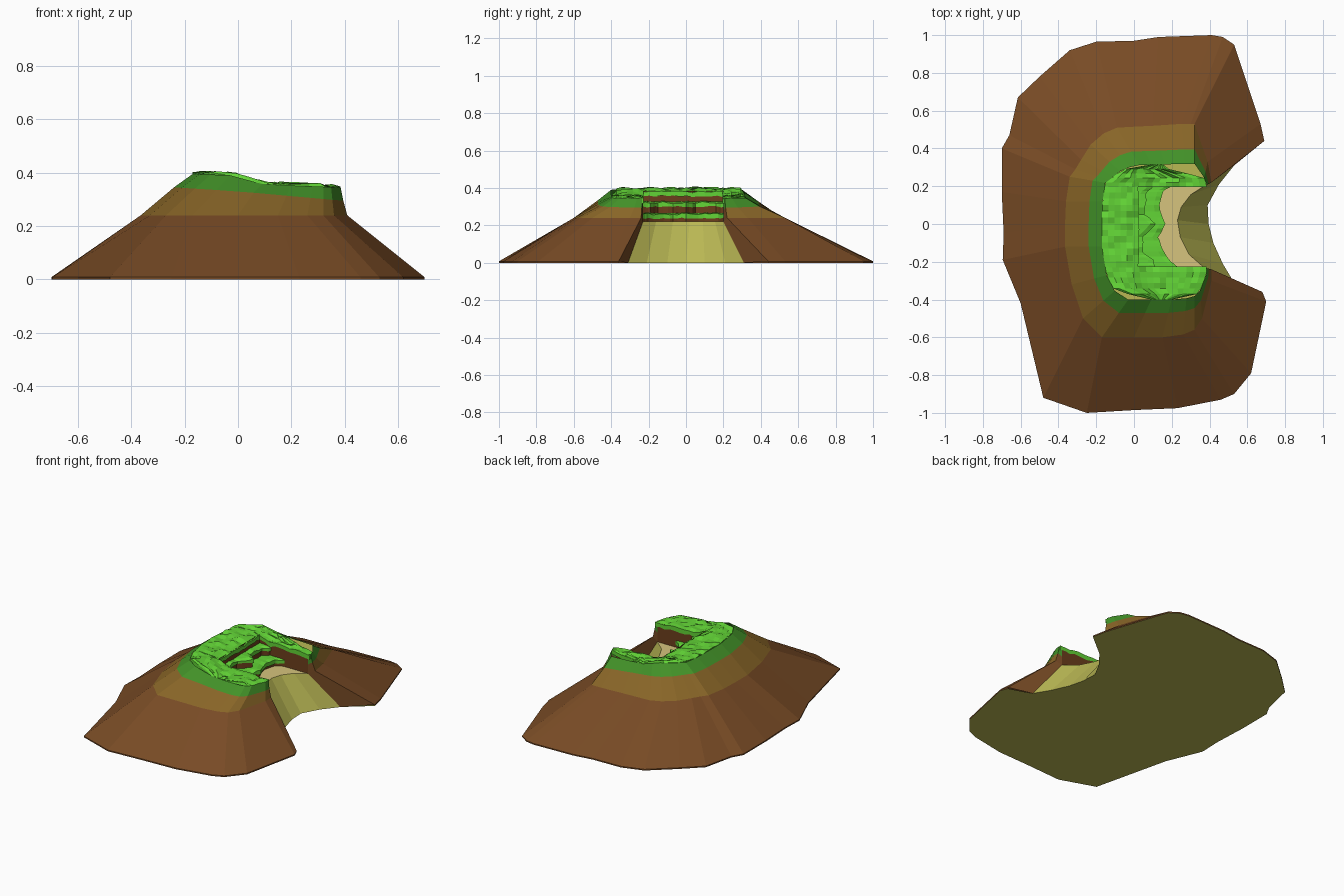
import bpy, random
from mathutils import Vector

if "Cube" in bpy.data.objects:
    bpy.data.objects.remove(bpy.data.objects["Cube"])
random.seed(4)

def mat(name, r, g, b):
    m = bpy.data.materials.new(name)
    m.diffuse_color = [(c / 255 / 12.92) if c < 11 else ((c / 255 + .055) / 1.055) ** 2.4 for c in (r, g, b)] + [1]
    m.use_nodes = True
    m.node_tree.nodes["Principled BSDF"].inputs["Base Color"].default_value = m.diffuse_color
    return m

EARTH = mat("earth brown", 120, 75, 37)
CLIFF = mat("cliff brown", 108, 62, 28)
OCHRE = mat("ochre soil", 136, 101, 39)
GREEN = mat("dark grass", 66, 145, 40)
BRIGHT = mat("bright grass", 98, 212, 54)
SAND = mat("sand slope", 186, 184, 84)
BEACH = mat("pale beach", 214, 196, 125)

def build(name, verts, faces, mats, index=None):
    me = bpy.data.meshes.new(name)
    me.from_pydata([tuple(v) for v in verts], [], faces)
    for m in mats:
        me.materials.append(m)
    if index:
        for p, i in zip(me.polygons, index):
            p.material_index = i
    ob = bpy.data.objects.new(name, me)
    bpy.context.collection.objects.link(ob)
    return ob

def interp(x, pts):
    # piecewise linear lookup, clamped at both ends
    pts = sorted(pts)
    if x <= pts[0][0]:
        return pts[0][1]
    for (a, u), (b, v) in zip(pts, pts[1:]):
        if x <= b:
            return u + (v - u) * (x - a) / max(b - a, 1e-6)
    return pts[-1][1]

def height(x):
    return interp(x, [(-.17, .395), (-.02, .39), (.1, .355), (.38, .345)])

# Outlines of the hill, counter-clockwise from one side of the cove to the other
base = [(.69, .44), (.67, .53), (.53, .95), (.47, .99), (.41, 1), (.13, .99), (0, .97),
        (-.2, .965), (-.34, .92), (-.5, .78), (-.615, .67), (-.66, .47), (-.7, .4),
        (-.7, .17), (-.69, -.05), (-.695, -.19), (-.6, -.42), (-.48, -.92), (-.25, -1),
        (0, -.985), (.23, -.975), (.46, -.93), (.53, -.9), (.62, -.79), (.7, -.41), (.68, -.36)]
mid = [(.41, .22), (.39, .33), (.32, .53), (.3, .53), (.25, .53), (.1, .52), (0, .515),
       (-.09, .51), (-.16, .48), (-.23, .42), (-.28, .34), (-.31, .29), (-.34, .25),
       (-.36, .12), (-.365, 0), (-.365, -.12), (-.33, -.32), (-.27, -.5), (-.17, -.6),
       (0, -.6), (.15, -.6), (.26, -.585), (.32, -.56), (.36, -.5), (.41, -.3), (.41, -.24)]
Y0, Y1 = -.23, .2          # sides of the cove
WALL = .37                 # outer end of the cove walls

def shrink(left, right, f_back, f_front):
    out = []
    for x, y in mid:
        nx = left + (x + .365) / .775 * (right - left)
        ny = Y1 + (y - Y1) * f_back if y > Y1 else Y0 + (y - Y0) * f_front if y < Y0 else y
        out.append((nx, ny))
    return out

grass_ring = shrink(-.24, .395, .59, .65)
top_ring = shrink(-.17, .385, .36, .46)
rings = [[(x, y, 0) for x, y in base],
         [(x, y, .008) for x, y in base],
         [(x, y, .24) for x, y in mid],
         [(x, y, interp(x, [(-.24, .345), (0, .33), (.39, .295)])) for x, y in grass_ring],
         [(x, y, height(x)) for x, y in top_ring]]
N = len(base)

# Hill sides, coloured by layer
verts = [v for r in rings for v in r]
faces, index = [], []
for k, m in enumerate([0, 0, 1, 2]):
    for i in range(N - 1):
        a = k * N + i
        faces.append((a, a + 1, a + N + 1, a + N))
        index.append(m)
build("hill_sides", verts, faces, [EARTH, OCHRE, GREEN], index)

# Cove: sand slope, beach floor and underside
shore = [(.37, Y1), (.3, .155), (.25, .09), (.23, .02), (.245, -.07), (.29, -.16), (.37, Y0)]
foot = [(.53, .31), (.45, .21), (.39, .1), (.395, 0), (.42, -.1), (.47, -.21), (.53, -.31)]
S = len(shore)
verts = [(x, y, .22) for x, y in shore] + [(x, y, 0) for x, y in foot]
build("sand_slope", verts, [(i, i + S, i + S + 1, i + 1) for i in range(S - 1)], [SAND])
floor = [(x, y, .22) for x, y in shore] + [(-.01, Y0, .22), (-.01, Y1, .22)]
build("beach_floor", floor, [tuple(reversed(range(len(floor))))], [BEACH])
under = [(x, y, 0) for x, y in base + foot[::-1]]
build("underside", under, [tuple(reversed(range(len(under))))], [SAND])

# Earth cheeks beside the sand slope, and walls inside the cove
for name, i, yw, s in (("back", 0, Y1, 0), ("front", N - 1, Y0, S - 1)):
    fx, fy = foot[s]
    zt = height(WALL)
    v = [rings[1][i], rings[2][i], rings[3][i], rings[4][i],
         (fx, fy, 0), (WALL, yw, .22), (WALL, yw, .28), (WALL, yw, zt),
         (-.01, yw, .22), (-.01, yw, height(0)), (.1, yw, height(.1))]
    f = [(0, 1, 5, 4), (1, 2, 6, 5), (2, 3, 7, 6), (5, 7, 10, 9, 8)]
    if s == 0:
        f = [q[::-1] for q in f]
    build(name + "_cove_wall", v, f, [EARTH, CLIFF, GREEN], [0, 0, 2, 1])

# Terraces stepping down to the beach: earth riser with a ragged grass cap
def terrace(name, edge, z0, z1):
    pts = []
    for (x0, y0), (x1, y1) in zip(edge, edge[1:]):
        for t in (0, .34, .67):
            pts.append((x0 + (x1 - x0) * t + random.uniform(-.006, .006), y0 + (y1 - y0) * t))
    pts.append(edge[-1])
    n = len(pts)
    v, f, m = [], [], []
    lip = [random.uniform(-.006, .006) for _ in pts]
    for j, (x, y) in enumerate(pts):
        zl = z1 - .022 + random.uniform(-.004, .004)
        v += [(x - .008, y, z0), (x - .008, y, zl), (x, y, zl), (x, y, z1 + lip[j]),
              (x - .03, y, z1 + .006 + lip[j] * .5), (-.02, y, z1 + .008)]
    for j in range(n - 1):
        for k in range(5):
            a = j * 6 + k
            f.append((a, a + 6, a + 7, a + 1))
            m.append(0 if k == 0 else 1)
    build(name, v, f, [CLIFF, BRIGHT], m)

terrace("lower_terrace", [(.24, Y0), (.2, -.2), (.14, -.12), (.13, -.07), (.17, 0),
                          (.13, .1), (.15, .17), (.2, Y1)], .22, .26)
terrace("upper_terrace", [(.12, Y0), (.1, -.19), (.05, -.15), (.05, -.07), (.11, 0),
                          (.06, .05), (.06, .16), (.1, Y1)], .255, .322)
build("terrace_back_wall", [(.018, Y0, .22), (.018, Y1, .22), (.018, Y1, .385), (.018, Y0, .385)],
      [(0, 1, 2, 3)], [CLIFF])

# Bumpy grass on top: three patches of cells with a skirt round each
left = [(y, x) for x, y in top_ring[6:20]]
right_back = [(y, x) for x, y in top_ring[:7]]
right_front = [(y, x) for x, y in top_ring[19:]]

def grass(name, ya, yb, rows, cols, right):
    v, f = [], []
    C = cols + 1
    for r in range(rows + 1):
        y = ya + (yb - ya) * r / rows
        xl, xr = interp(y, left), right(y)
        for c in range(C):
            x = xl + (xr - xl) * c / cols
            edge = r in (0, rows) or c in (0, cols)
            bump = random.uniform(-.003, .008) if edge else random.uniform(-.004, .014)
            v.append((x, y, height(x) + bump))
    for r in range(rows):
        for c in range(cols):
            a = r * C + c
            f.append((a, a + 1, a + C + 1, a + C))
    rim = (list(range(C)) + [r * C + cols for r in range(1, rows + 1)]
           + [rows * C + c for c in range(cols - 1, -1, -1)] + [r * C for r in range(rows - 1, 0, -1)])
    start = len(v)
    for i in rim:
        x, y, z = v[i]
        v.append((x, y, z - .026 + random.uniform(-.005, .005)))
    n = len(rim)
    for k in range(n):
        j = (k + 1) % n
        f.append((rim[k], start + k, start + j, rim[j]))
    build(name, v, f, [BRIGHT])

grass("front_grass", -.4, Y0 + .004, 6, 15, lambda y: interp(y, right_front))
grass("middle_grass", Y0, Y1, 13, 6, lambda y: .024 + random.uniform(-.004, .004))
grass("back_grass", Y1 - .004, .315, 5, 15, lambda y: interp(y, right_back))
